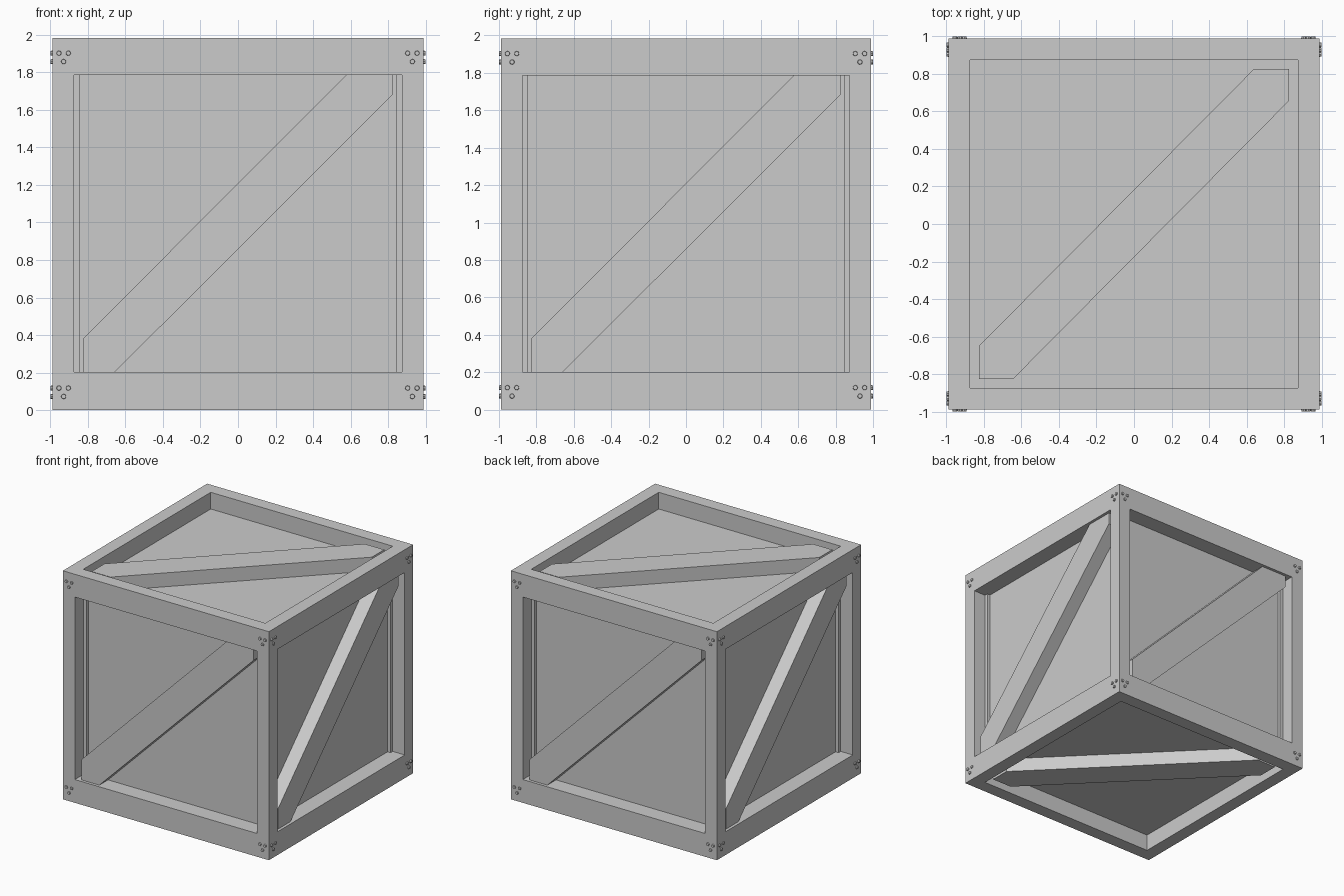
import bpy, bmesh
from math import pi
from mathutils import Matrix, Vector

if "Cube" in bpy.data.objects:
    bpy.data.objects.remove(bpy.data.objects["Cube"])

HALF, HEIGHT = 0.99, 1.985      # outer body
RECESS = 0.145                  # panel depth below the frame
INSET = 0.025                   # brace face below the frame


def finish(bm, name):
    bmesh.ops.recalc_face_normals(bm, faces=bm.faces)
    mesh = bpy.data.meshes.new(name)
    bm.to_mesh(mesh)
    bm.free()
    ob = bpy.data.objects.new(name, mesh)
    bpy.context.collection.objects.link(ob)
    return ob


def side_matrix(k):
    # local x right, y up, z outward, on the k-th side (0 = front)
    return Matrix.Rotation(k * pi / 2, 4, 'Z') @ Matrix.Rotation(pi / 2, 4, 'X')


# Crate body: a box whose six faces are inset and pushed in
bm = bmesh.new()
bmesh.ops.create_cube(bm, size=1, matrix=Matrix.Translation((0, 0, HEIGHT / 2))
                      @ Matrix.Diagonal((2 * HALF, 2 * HALF, HEIGHT, 1)))
for face in list(bm.faces):
    normal = face.normal.copy()
    bmesh.ops.inset_individual(bm, faces=[face], thickness=0.163)
    if abs(normal.z) < 0.5:
        for v in face.verts:
            v.co.z = 1.787 if v.co.z > 1 else 0.202
    ext = bmesh.ops.extrude_discrete_faces(bm, faces=[face])
    panel = ext['faces'][0]
    bmesh.ops.translate(bm, verts=panel.verts, vec=-normal * RECESS)
finish(bm, "crate_body")


# Diagonal braces: pointed bars filling two opposite corners of a recess
def brace(name, outline, matrix, outer):
    bm = bmesh.new()
    low = outer - RECESS - 0.01
    face = bm.faces.new([bm.verts.new((x, y, low)) for x, y in outline])
    ext = bmesh.ops.extrude_face_region(bm, geom=[face])
    verts = [g for g in ext['geom'] if isinstance(g, bmesh.types.BMVert)]
    bmesh.ops.translate(bm, verts=verts, vec=(0, 0, outer - INSET - low))
    bmesh.ops.transform(bm, matrix=matrix, verts=bm.verts)
    finish(bm, name)


side_outline = [(-0.827, 0.202), (-0.657, 0.202), (0.827, 1.684),
                (0.827, 1.787), (0.577, 1.787), (-0.827, 0.38)]
top_outline = [(-0.827, -0.827), (-0.645, -0.827), (0.827, 0.657),
               (0.827, 0.827), (0.64, 0.827), (-0.827, -0.65)]
for k, side in enumerate(("front", "right", "back", "left")):
    brace(side + "_brace", side_outline, side_matrix(k), HALF)
lift = Matrix.Translation((0, 0, HEIGHT / 2))
brace("top_brace", top_outline, lift, HEIGHT / 2)
brace("bottom_brace", top_outline, lift @ Matrix.Rotation(pi, 4, 'X'), HEIGHT / 2)

# Small rivets: three on every corner of the four sides
bm = bmesh.new()
for k in range(4):
    for cx in (-0.93, 0.93):
        for cz in (0.097, 1.883):
            for dx, dz in ((-0.025, 0.02), (0.025, 0.02), (0, -0.025)):
                place = Matrix.Translation(Vector((cx + dx, cz + dz, HALF)))
                bmesh.ops.create_cone(bm, cap_ends=True, segments=8, radius1=0.015,
                                      radius2=0.012, depth=0.02,
                                      matrix=side_matrix(k) @ place)
finish(bm, "corner_rivets")
